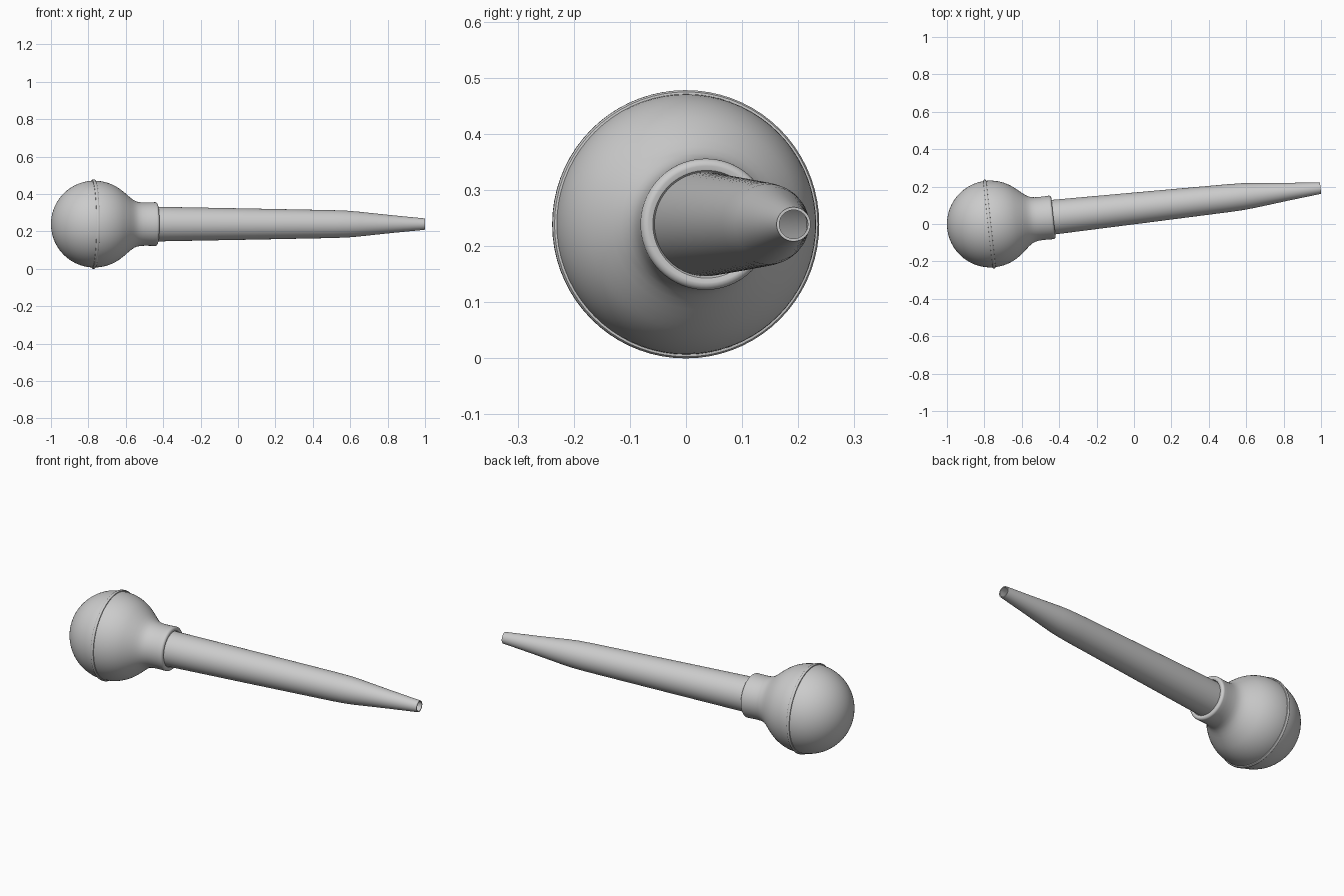
import bpy, bmesh, math
from mathutils import Matrix

if "Cube" in bpy.data.objects:
    bpy.data.objects.remove(bpy.data.objects["Cube"])

SEGMENTS = 72
TILT = math.radians(6.2)
CENTRE = (-0.768, 0.0, 0.239)

grey = bpy.data.materials.new("light_grey")
grey.diffuse_color = (0.6, 0.6, 0.6, 1)
grey.use_nodes = True
grey.node_tree.nodes["Principled BSDF"].inputs["Base Color"].default_value = grey.diffuse_color

# Shared placement: the long axis is swung slightly in plan
PLACE = Matrix.Translation(CENTRE) @ Matrix.Rotation(TILT, 4, 'Z')


def lathe(name, profile, closed=False):
    """Revolve (distance along axis, radius) points around the long axis."""
    bm = bmesh.new()
    verts = [bm.verts.new((s, 0, r)) for s, r in profile]
    pairs = list(zip(verts, verts[1:]))
    if closed:
        pairs.append((verts[-1], verts[0]))
    edges = [bm.edges.new(p) for p in pairs]
    bmesh.ops.spin(bm, geom=verts + edges, cent=(0, 0, 0), axis=(1, 0, 0),
                   angle=math.tau, steps=SEGMENTS)
    bmesh.ops.remove_doubles(bm, verts=bm.verts, dist=0.00002)
    bmesh.ops.recalc_face_normals(bm, faces=bm.faces)
    bm.transform(PLACE)
    mesh = bpy.data.meshes.new(name)
    bm.to_mesh(mesh)
    bm.free()
    mesh.materials.append(grey)
    obj = bpy.data.objects.new(name, mesh)
    bpy.context.collection.objects.link(obj)
    bpy.ops.object.select_all(action='DESELECT')
    obj.select_set(True)
    bpy.context.view_layer.objects.active = obj
    bpy.ops.object.shade_smooth_by_angle(angle=math.radians(40))
    return obj


# Squeeze bulb: sphere flowing into a rounded collar
R = 0.232
STEPS = 34
end = math.pi - math.acos(-0.145 / R) 
sweep = math.pi - end
bulb = [(-R * math.cos(sweep * i / STEPS), R * math.sin(sweep * i / STEPS))
        for i in range(STEPS + 1)]
bulb += [(0.163, 0.167), (0.18, 0.152), (0.197, 0.138), (0.213, 0.127),
         (0.23, 0.120), (0.25, 0.1165), (0.275, 0.1155), (0.305, 0.116)]
# Rolled lip at the collar mouth
for i in range(9):
    a = math.pi / 2 * (1 - i / 8)
    bulb.append((0.326 + 0.013 * math.cos(a), 0.104 + 0.013 * math.sin(a)))
bulb += [(0.337, 0.096), (0.33, 0.0915), (0.20, 0.0915)]
lathe("squeeze_bulb", bulb)

# Thin moulding seam around the bulb
lathe("bulb_seam", [(-0.014, 0.225), (-0.013, 0.236), (-0.009, 0.239),
                    (-0.001, 0.239), (0.003, 0.236), (0.004, 0.225)], closed=True)

# Hollow tapered tube with an open tip
lathe("tube", [(0.20, 0.093), (0.34, 0.0925), (0.85, 0.083), (1.28, 0.0745),
               (1.36, 0.0715), (1.42, 0.0665), (1.60, 0.0475), (1.776, 0.0305),
               (1.776, 0.0255), (1.60, 0.0425), (1.36, 0.0665),
               (0.34, 0.0875), (0.20, 0.088)], closed=True)
